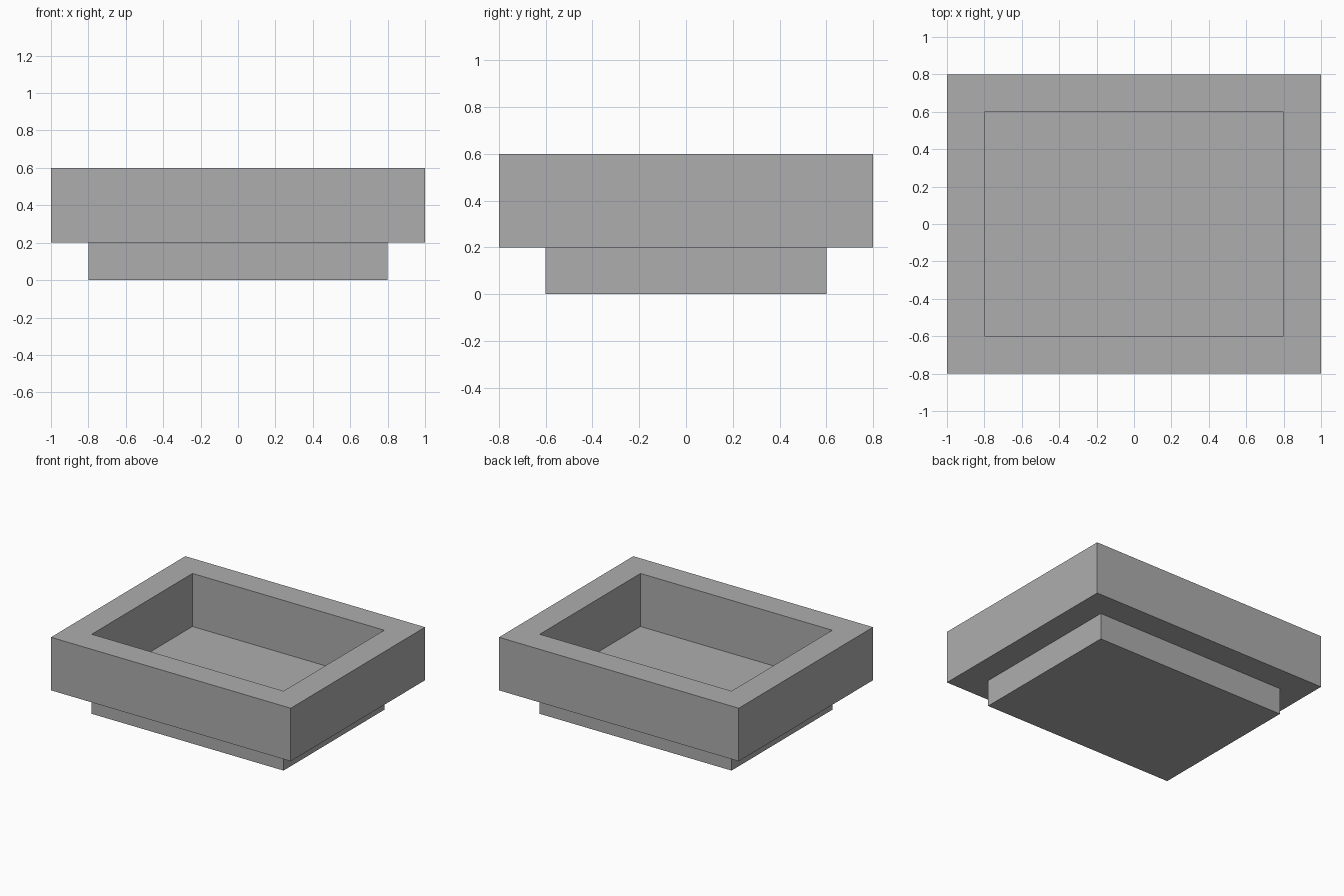
import bpy
import bmesh

cube = bpy.data.objects.get("Cube")
if cube:
    bpy.data.objects.remove(cube, do_unlink=True)

# Single plain grey
GREY = (0.42, 0.42, 0.42, 1.0)
grey = bpy.data.materials.new("plain_grey")
grey.use_nodes = True
grey.diffuse_color = GREY
grey.node_tree.nodes["Principled BSDF"].inputs["Base Color"].default_value = GREY

# Half sizes and levels
OUTER = (1.0, 0.8)
INNER = (0.8, 0.6)
FLOOR_Z, RIM_Z = 0.2, 0.6


def rect(bm, half, z):
    """Four vertices of a centred rectangle, counter-clockwise from above."""
    x, y = half
    return [bm.verts.new((sx * x, sy * y, z))
            for sx, sy in ((-1, -1), (1, -1), (1, 1), (-1, 1))]


def bridge(bm, a, b):
    """Quads joining two rectangles."""
    for i in range(4):
        j = (i + 1) % 4
        bm.faces.new((a[i], a[j], b[j], b[i]))


# Stepped tray: base, overhanging ledge, outer wall, rim, inner wall, floor
bm = bmesh.new()
loops = [rect(bm, half, z) for half, z in (
    (INNER, 0.0), (INNER, FLOOR_Z), (OUTER, FLOOR_Z),
    (OUTER, RIM_Z), (INNER, RIM_Z), (INNER, FLOOR_Z))]
bm.faces.new(loops[0][::-1])
for a, b in zip(loops, loops[1:]):
    bridge(bm, a, b)
bm.faces.new(loops[-1])

mesh = bpy.data.meshes.new("stepped_tray")
bm.to_mesh(mesh)
bm.free()
mesh.materials.append(grey)
tray = bpy.data.objects.new("stepped_tray", mesh)
bpy.context.collection.objects.link(tray)
